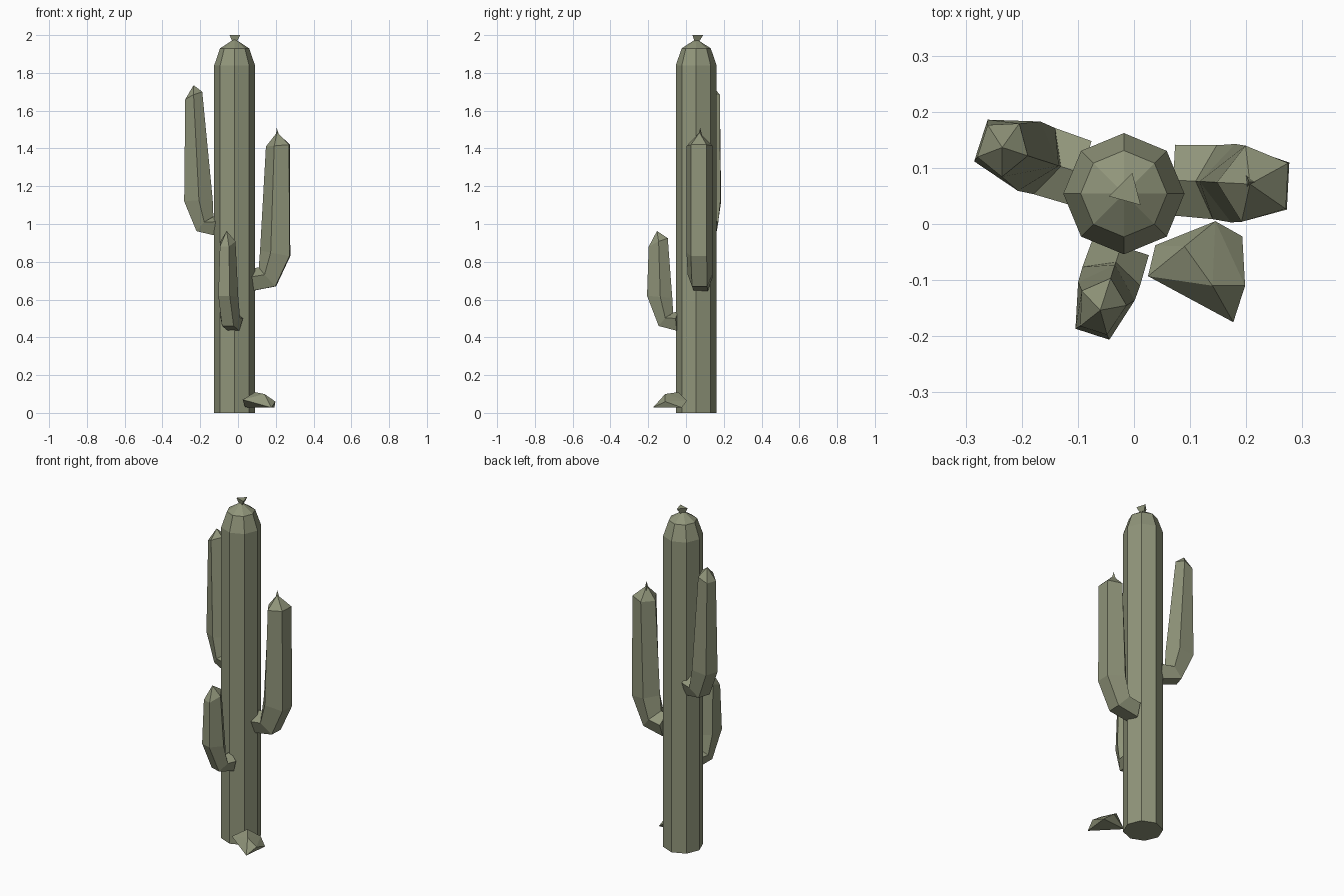
import bpy, bmesh, math
from mathutils import Vector

cube = bpy.data.objects.get("Cube")
if cube:
    bpy.data.objects.remove(cube, do_unlink=True)

green = bpy.data.materials.new("dusty_green")
green.use_nodes = True
colour = (0.28, 0.30, 0.195, 1)
green.diffuse_color = colour
green.node_tree.nodes["Principled BSDF"].inputs["Base Color"].default_value = colour


def finish(name, bm):
    bmesh.ops.recalc_face_normals(bm, faces=bm.faces)
    mesh = bpy.data.meshes.new(name)
    bm.to_mesh(mesh)
    bm.free()
    mesh.materials.append(green)
    obj = bpy.data.objects.new(name, mesh)
    bpy.context.collection.objects.link(obj)
    return obj


def loft(name, rings, tip=None):
    """Skin a stack of point rings, closing the start and the end (flat or at a tip)."""
    bm = bmesh.new()
    loops = [[bm.verts.new(p) for p in ring] for ring in rings]
    n = len(loops[0])
    for a, b in zip(loops, loops[1:]):
        for i in range(n):
            j = (i + 1) % n
            bm.faces.new((a[i], a[j], b[j], b[i]))
    bm.faces.new(loops[0])
    last = loops[-1]
    if tip:
        point = bm.verts.new(tip)
        for i in range(n):
            bm.faces.new((last[i], last[(i + 1) % n], point))
    else:
        bm.faces.new(last)
    return finish(name, bm)


def circle(x, y, z, r, sides, turn=0):
    step = math.tau / sides
    return [Vector((x + r * math.cos(turn + i * step), y + r * math.sin(turn + i * step), z))
            for i in range(sides)]


def arm(name, base, angle, sections, tip):
    """Five-sided bent arm; a section is inner r, z, outer r, z and half width."""
    a = math.radians(angle)
    out = Vector((math.cos(a), math.sin(a), 0))
    side = Vector((-math.sin(a), math.cos(a), 0))
    origin = Vector((base[0], base[1], 0))

    def place(r, z, s=0):
        return origin + out * r + side * s + Vector((0, 0, z))

    rings = []
    for ri, zi, ro, zo, w in sections:
        # inner corner, two side corners, two outer corners
        profile = ((0, 0), (0.38, 1), (1, 0.6), (1, -0.6), (0.38, -1))
        rings.append([place(ri + (ro - ri) * t, zi + (zo - zi) * t, w * s) for t, s in profile])
    loft(name, rings, place(*tip))


# Trunk with a domed top
cx, cy = -0.018, 0.054
loft("trunk", [circle(cx, cy, z, r, 8) for z, r in ((0, 0.108), (1.84, 0.108), (1.93, 0.077))],
     (cx, cy, 1.98))

# Small buds
loft("top_bud", [circle(-0.016, 0.056, 1.962, 0.012, 3, 1.3),
                 circle(-0.012, 0.058, 2.0, 0.034, 3, 1.3)])
loft("arm_bud", [circle(0.207, 0.075, 1.455, 0.016, 3)], (0.205, 0.075, 1.51))

# Arms
arm("left_arm", (0, 0.082), -3, [
    (0.07, 0.765, 0.07, 0.645, 0.063),
    (0.11, 0.77, 0.20, 0.67, 0.066),
    (0.117, 0.86, 0.275, 0.83, 0.07),
    (0.148, 1.41, 0.273, 1.42, 0.068)], (0.207, 1.485))
arm("right_arm", (-0.018, 0.066), 162, [
    (0.08, 1.06, 0.08, 0.935, 0.06),
    (0.118, 1.04, 0.20, 0.962, 0.062),
    (0.122, 1.13, 0.268, 1.12, 0.065),
    (0.18, 1.70, 0.265, 1.66, 0.05)], (0.228, 1.735))
arm("front_arm", (-0.02, -0.03), 252, [
    (0.01, 0.54, 0.01, 0.435, 0.052),
    (0.04, 0.53, 0.11, 0.46, 0.054),
    (0.045, 0.61, 0.175, 0.62, 0.053),
    (0.07, 0.925, 0.168, 0.88, 0.042)], (0.13, 0.963))

# Loose chunk on the ground
bm = bmesh.new()
for p in ((0.025, -0.093, 0.07), (0.038, -0.038, 0.03), (0.09, -0.04, 0.11),
          (0.145, 0.005, 0.065), (0.193, -0.022, 0.028), (0.198, -0.11, 0.06),
          (0.177, -0.175, 0.028), (0.14, -0.11, 0.1)):
    bm.verts.new(p)
bmesh.ops.convex_hull(bm, input=bm.verts)
finish("ground_chunk", bm)
